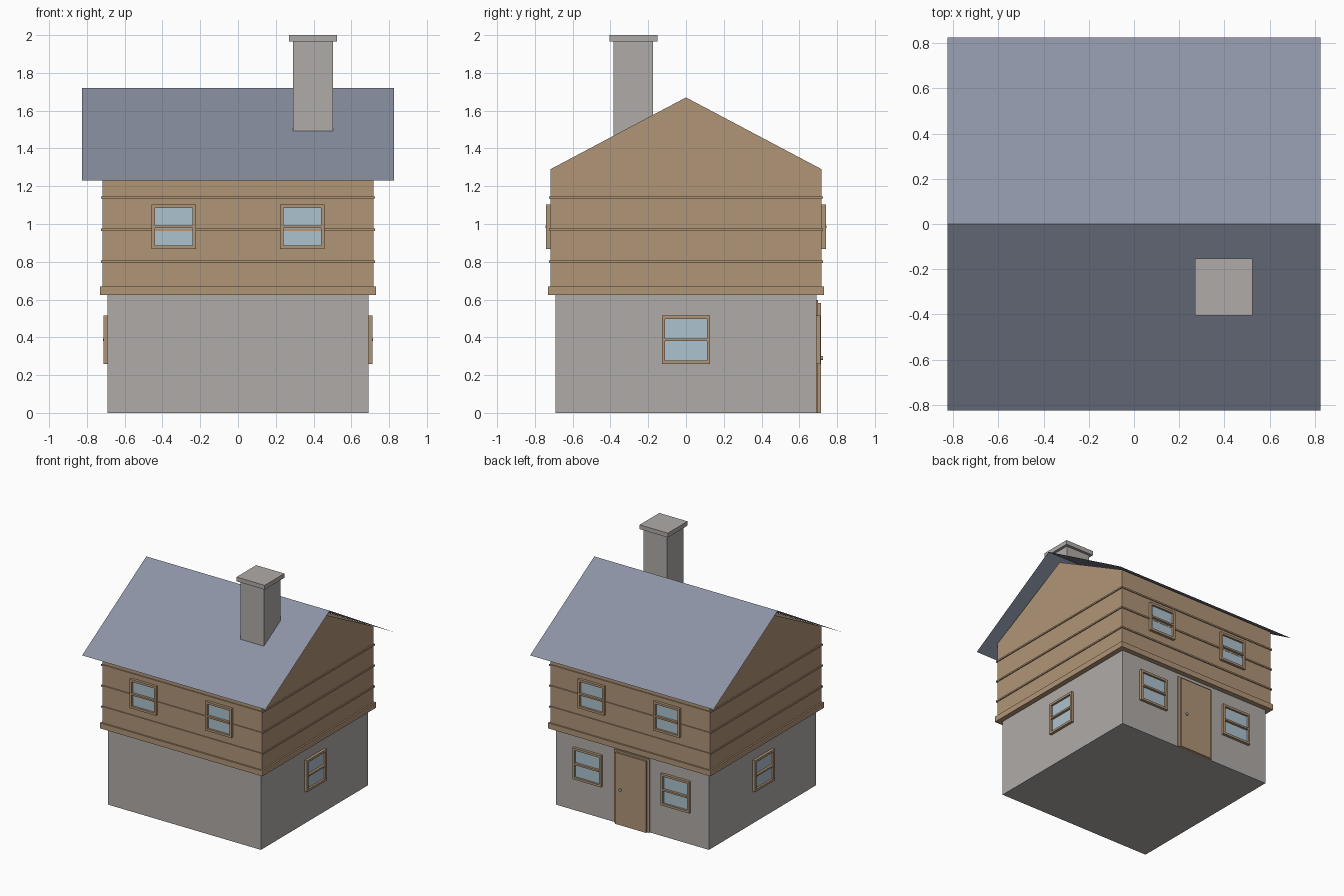
import bpy, bmesh, math
from mathutils import Matrix, Vector

if "Cube" in bpy.data.objects:
    bpy.data.objects.remove(bpy.data.objects["Cube"])


def material(name, r, g, b):
    lin = [((c / 255 + 0.055) / 1.055) ** 2.4 for c in (r, g, b)]
    m = bpy.data.materials.new(name)
    m.diffuse_color = (*lin, 1)
    m.use_nodes = True
    m.node_tree.nodes["Principled BSDF"].inputs["Base Color"].default_value = m.diffuse_color
    return m


STONE = material("stone_grey", 176, 171, 167)
WOOD = material("timber_tan", 177, 149, 119)
ROOF = material("slate_blue", 140, 147, 165)
GLASS = material("window_glass", 172, 194, 206)


def box(bm, x, y, z, mat=0):
    """Add an axis-aligned box given (min, max) ranges."""
    verts = bmesh.ops.create_cube(bm, size=1)["verts"]
    for v in verts:
        v.co = Vector([r[0] if c < 0 else r[1] for c, r in zip(v.co, (x, y, z))])
    for f in {f for v in verts for f in v.link_faces}:
        f.material_index = mat


def finish(name, bm, *mats, turn=0.0):
    bm.transform(Matrix.Rotation(turn, 4, 'Z'))
    me = bpy.data.meshes.new(name)
    bm.to_mesh(me)
    bm.free()
    for m in mats:
        me.materials.append(m)
    ob = bpy.data.objects.new(name, me)
    bpy.context.collection.objects.link(ob)
    return ob


def block(name, x, y, z, mat, turn=0.0):
    bm = bmesh.new()
    box(bm, x, y, z)
    return finish(name, bm, mat, turn=turn)


def square(name, h, z0, z1, mat):
    return block(name, (-h, h), (-h, h), (z0, z1), mat)


def window(name, cx, cz, half, wall, turn):
    """Framed window on a wall at distance `wall`, modelled facing -y."""
    bm = bmesh.new()
    t = 0.018
    x0, x1, z0, z1 = cx - half, cx + half, cz - half, cz + half
    depth = (-wall - 0.022, -wall + 0.01)
    box(bm, (x0, x0 + t), depth, (z0, z1))
    box(bm, (x1 - t, x1), depth, (z0, z1))
    box(bm, (x0 + t, x1 - t), depth, (z0, z0 + t))
    box(bm, (x0 + t, x1 - t), depth, (z1 - t, z1))
    box(bm, (x0 + t, x1 - t), (-wall - 0.025, -wall), (cz - 0.007, cz + 0.007))
    box(bm, (x0 + t, x1 - t), (-wall - 0.006, -wall + 0.002), (z0 + t, z1 - t), 1)
    return finish(name, bm, WOOD, GLASS, turn=turn)


# stone ground floor and timber ledge
square("ground_floor", 0.69, 0, 0.63, STONE)
square("ledge", 0.731, 0.625, 0.67, WOOD)

# timber upper floor with gables
W = 0.718
profile = [(-W, 0.65), (W, 0.65), (W, 1.29), (0, 1.67), (-W, 1.29)]
bm = bmesh.new()
face = bm.faces.new([bm.verts.new((-W, y, z)) for y, z in profile])
ext = bmesh.ops.extrude_face_region(bm, geom=[face], use_keep_orig=True)
for v in ext["geom"]:
    if isinstance(v, bmesh.types.BMVert):
        v.co.x = W
bmesh.ops.recalc_face_normals(bm, faces=bm.faces)
finish("upper_floor", bm, WOOD)

# thin plank battens round the upper floor
for i, z in enumerate((0.80, 0.97, 1.14)):
    square(f"batten_{i + 1}", W + 0.008, z - 0.006, z + 0.006, WOOD)

# thin folded roof sheet
R = 0.826
bm = bmesh.new()
rows = [[bm.verts.new((x, y, z)) for x in (-R, R)]
        for y, z in ((-R, 1.23), (0, 1.72), (R, 1.23))]
for a, b in zip(rows, rows[1:]):
    bm.faces.new((a[0], a[1], b[1], b[0]))
finish("roof", bm, ROOF)

# chimney
block("chimney", (0.291, 0.503), (-0.385, -0.174), (1.45, 1.97), STONE)
block("chimney_cap", (0.27, 0.524), (-0.405, -0.152), (1.965, 2.0), STONE)

# windows: upper floor front and back, ground floor back and sides
for side, turn in (("front", 0), ("back", math.pi)):
    for s in (-1, 1):
        window(f"upper_window_{side}", s * 0.34, 0.985, 0.118, W, turn)
for s in (-1, 1):
    window("lower_window_back", s * 0.397, 0.388, 0.128, 0.69, math.pi)
    window("lower_window_side", 0, 0.388, 0.128, 0.69, s * math.pi / 2)

# back door with frame, leaf and knob
block("door_frame", (-0.16, 0.16), (0.68, 0.70), (0, 0.597), WOOD)
block("door", (-0.14, 0.14), (0.69, 0.714), (0, 0.582), WOOD)
bm = bmesh.new()
bmesh.ops.create_cone(bm, cap_ends=True, segments=12, radius1=0.011, radius2=0.011,
                      depth=0.02, matrix=Matrix.Translation((0.09, 0.715, 0.29))
                      @ Matrix.Rotation(math.pi / 2, 4, 'X'))
finish("door_knob", bm, STONE)
